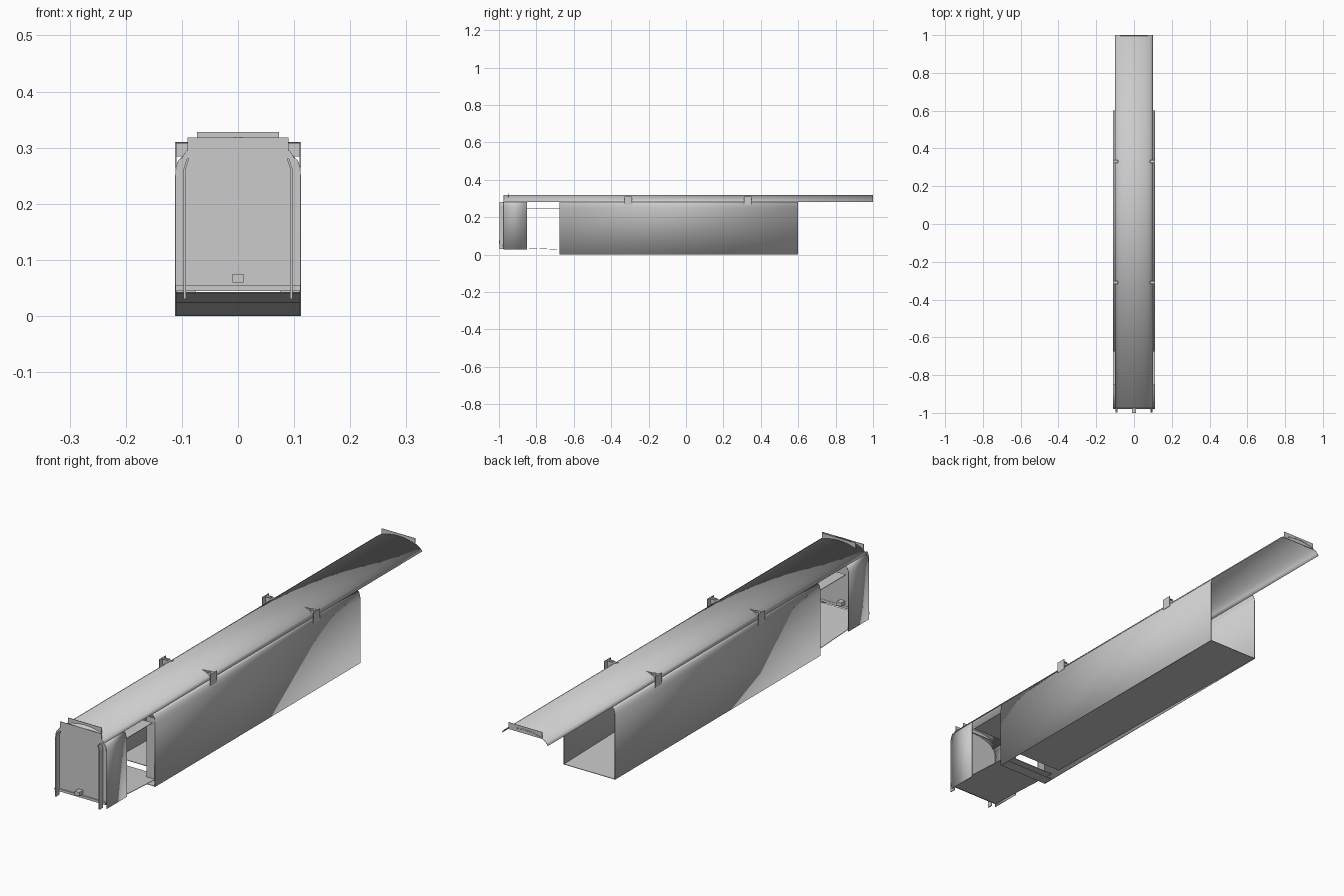
import bpy, bmesh, math

cube = bpy.data.objects.get("Cube")
if cube:
    bpy.data.objects.remove(cube, do_unlink=True)

grey = bpy.data.materials.new("light_grey")
grey.use_nodes = True
tone = (0.6, 0.6, 0.6, 1)
grey.diffuse_color = tone
grey.node_tree.nodes["Principled BSDF"].inputs["Base Color"].default_value = tone

SIDES = (("left", 1), ("right", -1))
T = 0.002


def finish(name, bm, smooth=False):
    bmesh.ops.recalc_face_normals(bm, faces=bm.faces)
    mesh = bpy.data.meshes.new(name)
    bm.to_mesh(mesh)
    bm.free()
    mesh.materials.append(grey)
    obj = bpy.data.objects.new(name, mesh)
    bpy.context.collection.objects.link(obj)
    if smooth:
        bpy.ops.object.select_all(action="DESELECT")
        obj.select_set(True)
        bpy.context.view_layer.objects.active = obj
        bpy.ops.object.shade_smooth_by_angle(angle=math.radians(30))
    return obj


def sheet(name, profile, y0, y1, drop=0.0, smooth=False):
    """Run an open x-z profile along y as thin sheet metal."""
    bm = bmesh.new()
    a = [bm.verts.new((x, y0, z)) for x, z in profile]
    b = [bm.verts.new((x, y1, z - drop)) for x, z in profile]
    for i in range(len(a) - 1):
        bm.faces.new((a[i], a[i + 1], b[i + 1], b[i]))
    obj = finish(name, bm, smooth)
    mod = obj.modifiers.new("thickness", "SOLIDIFY")
    mod.thickness = T
    mod.offset = 0
    return obj


def prism(name, outline, y0, y1):
    """Extrude a closed x-z outline along y."""
    bm = bmesh.new()
    face = bm.faces.new([bm.verts.new((x, y0, z)) for x, z in outline])
    ext = bmesh.ops.extrude_face_region(bm, geom=[face])["geom"]
    verts = [v for v in ext if isinstance(v, bmesh.types.BMVert)]
    bmesh.ops.translate(bm, verts=verts, vec=(0, y1 - y0, 0))
    return finish(name, bm)


def rect(x0, x1, z0, z1):
    return [(x0, z0), (x1, z0), (x1, z1), (x0, z1)]


def flip(points, s):
    return [(x * s, z) for x, z in points]


# Roof arch over the full length
half_arch = [(0.1, 0.282), (0.092, 0.293), (0.078, 0.302), (0.06, 0.309),
             (0.04, 0.314), (0.02, 0.317)]
arch = half_arch + [(0, 0.318)] + flip(half_arch, -1)[::-1]
sheet("roof", arch, -0.975, 1.0, smooth=True)

# Side walls, leaving an open doorway behind the cab
shoulder = [(0.111, 0.25), (0.11, 0.264), (0.106, 0.276), (0.1, 0.282)]
for side, s in SIDES:
    sheet(side + "_body_wall", flip([(0.111, 0)] + shoulder, s), -0.675, 0.6, smooth=True)
    sheet(side + "_cab_wall", flip([(0.111, 0.028)] + shoulder, s), -0.975, -0.85, smooth=True)
    prism(side + "_door_jamb", flip(rect(0.075, 0.11, 0.03, 0.27), s), -0.675, -0.673)

# Floors and doorway ceiling
sheet("cab_floor", [(-0.11, 0.042), (0.11, 0.042)], -0.972, -0.63, drop=0.017)
sheet("body_floor", [(-0.11, 0.024), (0.11, 0.024)], -0.59, 0.6, drop=0.023)
sheet("floor_threshold", [(-0.11, 0.002), (0.11, 0.002)], -0.675, -0.63)
sheet("door_ceiling", [(-0.1, 0.248), (0.1, 0.248)], -0.85, -0.675)

# Front end wall with arched top, and the bar under it
end = [(0.111, 0.055)] + shoulder[:-1] + arch + flip(shoulder[:-1], -1)[::-1] + [(-0.111, 0.055)]
prism("front_end_wall", end, -0.976, -0.973)
prism("front_bottom_bar", rect(-0.111, 0.111, 0.045, 0.055), -0.98, -0.972)
prism("front_coupler_block", rect(-0.01, 0.01, 0.06, 0.075), -1.0, -0.95)

# Front handrails, bent inward at the top
rail = [(0.093, 0.03), (0.097, 0.03), (0.097, 0.262), (0.091, 0.281),
        (0.087, 0.281), (0.093, 0.262)]
for side, s in SIDES:
    prism(side + "_front_handrail", flip(rail, s), -0.998, -0.976)

# Upright plates at both roof ends
prism("front_roof_board", rect(-0.073, 0.073, 0.302, 0.328), -0.951, -0.949)
prism("front_roof_step", rect(-0.09, 0.09, 0.296, 0.318), -0.976, -0.974)
prism("rear_roof_board", rect(-0.073, 0.073, 0.302, 0.328), 0.996, 0.998)

# Roof brackets: a cross plate with square flaps on its ends
for label, y in (("front", -0.31), ("rear", 0.33)):
    prism(label + "_bracket_plate", rect(-0.112, 0.112, 0.284, 0.31), y - 0.001, y + 0.001)
    for side, s in SIDES:
        prism(f"{label}_{side}_bracket_flap", flip(rect(0.11, 0.112, 0.265, 0.31), s),
              y - 0.02, y + 0.02)
        prism(f"{label}_{side}_bracket_shelf", flip(rect(0.085, 0.112, 0.307, 0.309), s),
              y - 0.008, y + 0.008)
